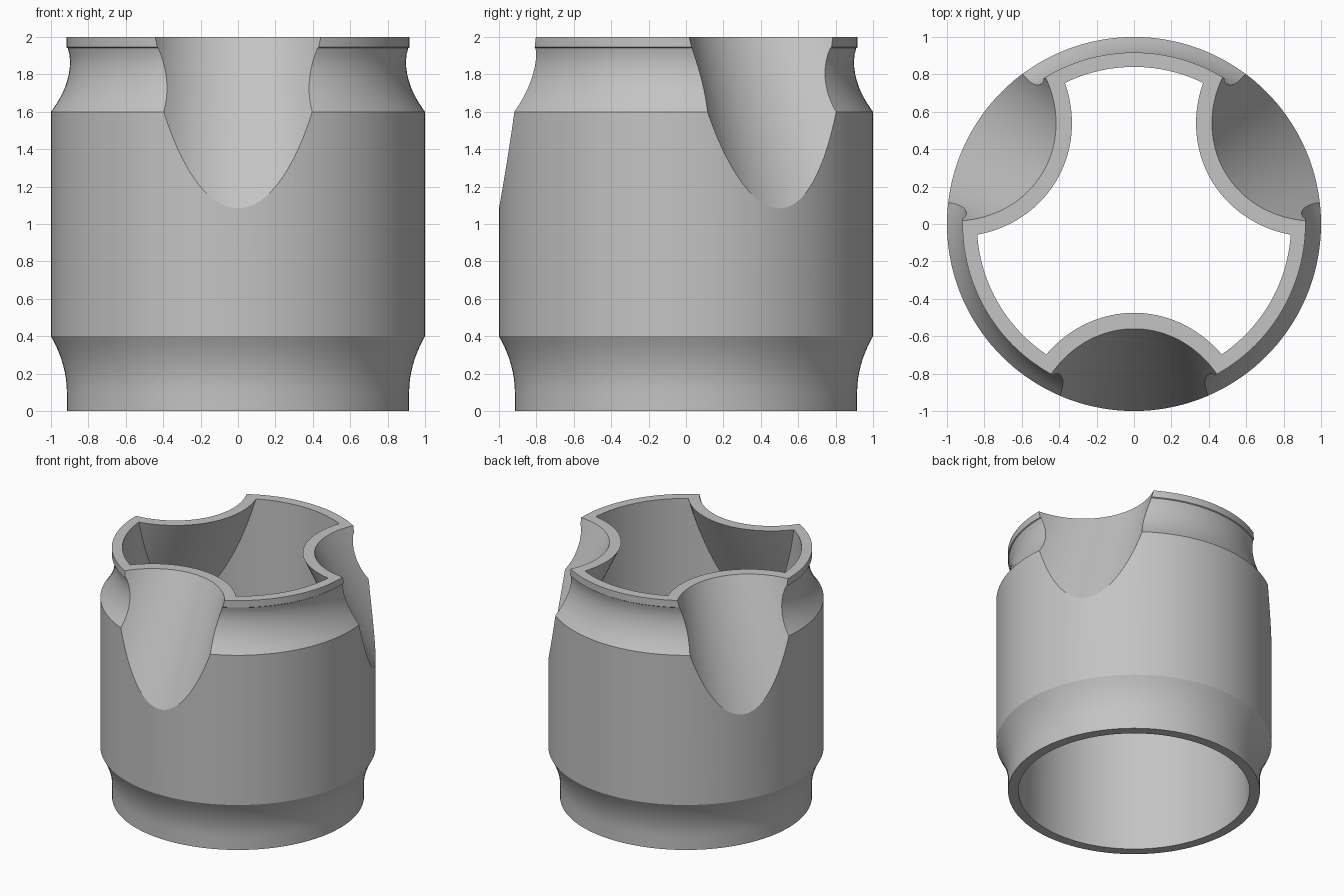
import bpy, bmesh, math

cube = bpy.data.objects.get("Cube")
if cube:
    bpy.data.objects.remove(cube, do_unlink=True)

GREY = (0.55, 0.55, 0.55, 1)
mat = bpy.data.materials.new("plain grey")
mat.use_nodes = True
mat.diffuse_color = GREY
mat.node_tree.nodes["Principled BSDF"].inputs["Base Color"].default_value = GREY


def loft(name, rings):
    """Closed solid through a stack of rings of equal length."""
    bm = bmesh.new()
    loops = [[bm.verts.new(p) for p in ring] for ring in rings]
    n = len(loops[0])
    for low, high in zip(loops, loops[1:]):
        for i in range(n):
            j = (i + 1) % n
            bm.faces.new((low[i], low[j], high[j], high[i]))
    bm.faces.new(loops[0][::-1])
    bm.faces.new(loops[-1])
    bmesh.ops.recalc_face_normals(bm, faces=bm.faces)
    mesh = bpy.data.meshes.new(name)
    bm.to_mesh(mesh)
    bm.free()
    mesh.materials.append(mat)
    obj = bpy.data.objects.new(name, mesh)
    bpy.context.collection.objects.link(obj)
    return obj


def turned(name, profile, n=144):
    return loft(name, [[(r * math.cos(2 * math.pi * i / n),
                         r * math.sin(2 * math.pi * i / n), z)
                        for i in range(n)] for r, z in profile])


def scoop(name, turn, grow=0.0, n=120):
    """Leaning, slightly tapered oval cutter that bites into the wall."""
    c, s = math.cos(turn), math.sin(turn)
    rings = []
    for z in (0.9, 2.3):
        drop = 2 - z
        wide = 0.555 + 0.11 * drop
        deep = wide * 1.1
        centre = 0.56 + 0.48 * drop + deep
        ring = []
        for i in range(n):
            a = 2 * math.pi * (i + 0.5) / n
            u = centre + (deep + grow) * math.cos(a)
            v = (wide + grow) * math.sin(a)
            ring.append((u * c - v * s, u * s + v * c, z))
        rings.append(ring)
    return loft(name, rings)


def cut(target, cutter):
    mod = target.modifiers.new("cut", "BOOLEAN")
    mod.operation = "DIFFERENCE"
    mod.solver = "EXACT"
    mod.object = cutter
    bpy.context.view_layer.objects.active = target
    bpy.ops.object.modifier_apply(modifier=mod.name)
    bpy.data.objects.remove(cutter, do_unlink=True)


# Outer shell: flared foot, straight barrel, hollow neck and rim
foot = [(0.915 + 0.085 * (k / 8) ** 2, 0.1 + 0.3 * k / 8) for k in range(9)]
neck = [(0.898 + 0.102 * (1 - k / 8) ** 2, 1.6 + 0.27 * k / 8) for k in range(9)]
lip = [(0.902, 1.91), (0.91, 1.94), (0.917, 1.945), (0.917, 2)]
body = turned("cup_body", [(0.915, 0)] + foot + neck + lip)

# Inner cavity keeps an even wall behind each scoop
cavity = turned("cavity_cutter", [(0.84, -0.1), (0.84, 2.1)])
turns = [math.radians(d) for d in (-90, 30, 150)]
for t in turns:
    cut(cavity, scoop("wall_cutter", t, 0.085))
cut(body, cavity)

# Three scoops around the rim
for t in turns:
    cut(body, scoop("scoop_cutter", t))

bpy.ops.object.select_all(action="DESELECT")
body.select_set(True)
bpy.context.view_layer.objects.active = body
bpy.ops.object.shade_smooth_by_angle(angle=math.radians(20))
